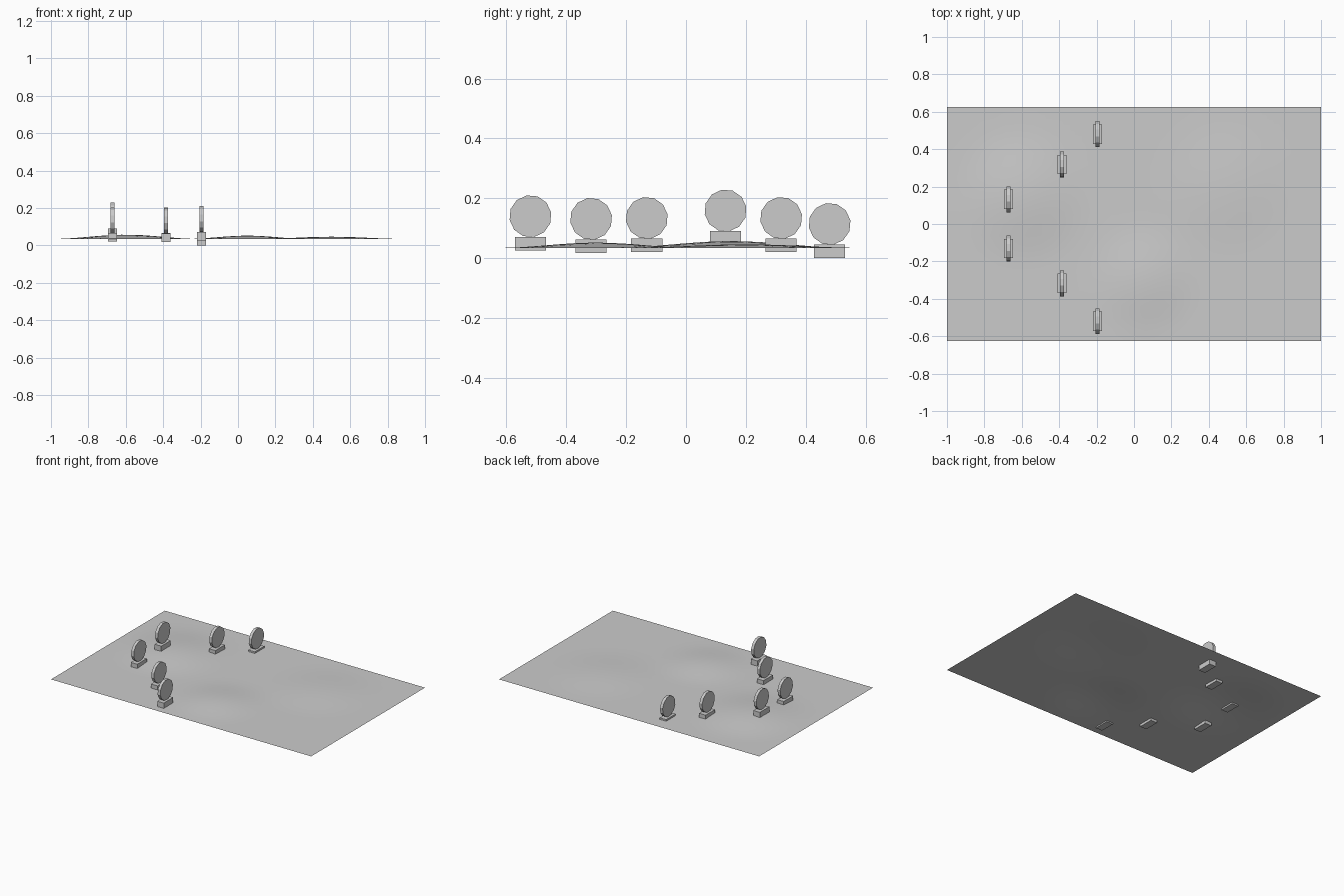
import bpy, math
from mathutils import Matrix

if "Cube" in bpy.data.objects:
    bpy.data.objects.remove(bpy.data.objects["Cube"])

# gently rolling ground sheet
bpy.ops.mesh.primitive_grid_add(x_subdivisions=32, y_subdivisions=20, size=2)
ground = bpy.context.object
ground.name = "ground_sheet"
HILLS = [(-0.6, 0.15, 0.023, 0.40), (0.05, -0.30, 0.018, 0.33), (0.5, 0.2, 0.012, 0.40)]


def hill_height(x, y):
    z = 0.0
    for cx, cy, h, r in HILLS:
        d = min(1, math.hypot(x - cx, y - cy) / r)
        z = max(z, h * (0.5 + 0.5 * math.cos(math.pi * d)))
    return z


for v in ground.data.vertices:
    v.co.y *= 0.625
    v.co.z = 0.034 + hill_height(v.co.x, v.co.y)
bpy.ops.object.shade_smooth()


# round target: block base with an upright disc facing along x
def target(i, x, y, z):
    bpy.ops.mesh.primitive_cube_add(size=1, location=(x, y, z + 0.0225))
    base = bpy.context.object
    base.name = f"target_base_{i}"
    base.data.transform(Matrix.Diagonal((0.05, 0.104, 0.045, 1)))
    bpy.ops.mesh.primitive_cylinder_add(vertices=12, radius=0.0705, depth=0.02)
    disc = bpy.context.object
    disc.name = f"target_disc_{i}"
    disc.data.transform(Matrix.Rotation(math.pi / 2, 4, 'Y') @ Matrix.Rotation(math.radians(10), 4, 'Z'))
    disc.location = (x, y, z + 0.114)


# two mirrored-looking rows forming a V
SPOTS = [(-0.195, -0.52, 0.026), (-0.385, -0.317, 0.017), (-0.671, -0.131, 0.020),
         (-0.671, 0.132, 0.045), (-0.385, 0.318, 0.020), (-0.195, 0.48, 0.0)]
for i, spot in enumerate(SPOTS, 1):
    target(i, *spot)
